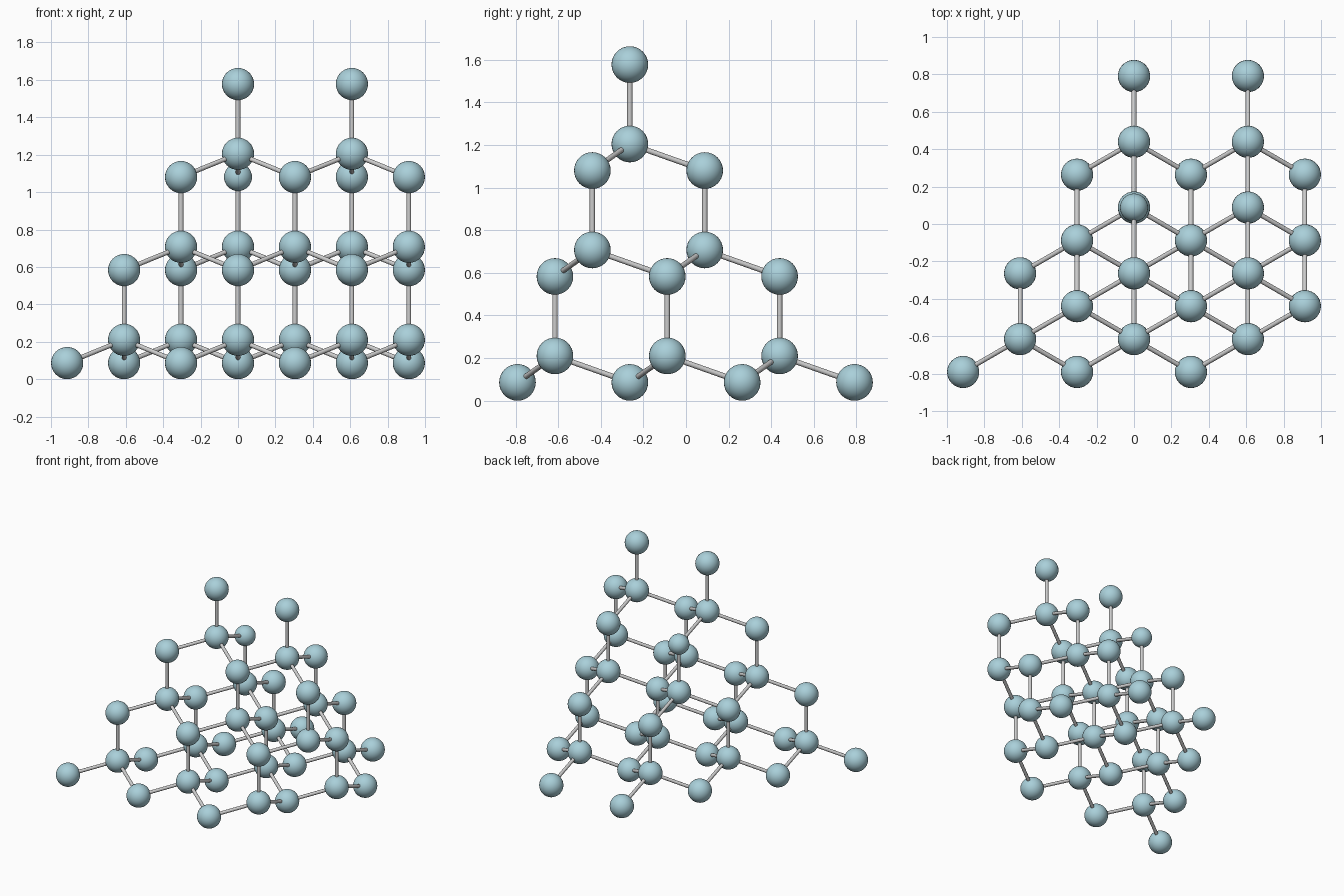
import bpy, math
from mathutils import Vector

if "Cube" in bpy.data.objects:
    bpy.data.objects.remove(bpy.data.objects["Cube"])

A = 0.609                      # spacing of atoms inside a layer
H = A * math.sqrt(3) / 2       # spacing of rows
BOND = A * math.sqrt(3 / 8)    # bond length
R_ATOM, R_BOND = 0.086, 0.0125

blue = bpy.data.materials.new("pale_blue")
blue.diffuse_color = (0.40, 0.63, 0.70, 1)
blue.use_nodes = True
blue.node_tree.nodes["Principled BSDF"].inputs["Base Color"].default_value = blue.diffuse_color


def smooth(ob):
    for p in ob.data.polygons:
        p.use_smooth = len(p.vertices) <= 4


# Shared ball mesh
bpy.ops.mesh.primitive_uv_sphere_add(segments=32, ring_count=16, radius=R_ATOM)
ball = bpy.context.object
smooth(ball)
ball.data.materials.append(blue)
ball_mesh = ball.data
bpy.data.objects.remove(ball)

# Layers of the tetrahedral lattice: row index -> (first x, count), in units of A and H
wide = [(-1.5, -1.5, 3), (-0.5, -1.0, 3), (0.5, -0.5, 3), (1.5, 0.0, 2)]
middle = [(-1.5 + 1 / 3, -1.0, 3), (-0.5 + 1 / 3, -0.5, 3), (0.5 + 1 / 3, 0.0, 2)]
upper = [(-1.5 + 2 / 3, -0.5, 3), (-0.5 + 2 / 3, 0.0, 2)]
top = [(-0.5, 0.0, 2)]
layers = [wide, middle, middle, upper, upper, top, top]

atoms = []
z = R_ATOM
for i, rows in enumerate(layers):
    for row, x0, n in rows:
        atoms += [Vector(((x0 + k) * A, row * H, z)) for k in range(n)]
    z += BOND if i % 2 else BOND / 3

# Atoms
for p in atoms:
    ob = bpy.data.objects.new("atom", ball_mesh)
    ob.location = p
    # one atom in the fifth layer is slightly smaller
    if abs(p.x) < 0.01 and p.y > 0 and 1.0 < p.z < 1.15:
        ob.scale = (0.87, 0.87, 0.87)
    bpy.context.collection.objects.link(ob)

# Bonds between nearest neighbours
bpy.ops.mesh.primitive_cylinder_add(vertices=16, radius=R_BOND, depth=BOND)
rod = bpy.context.object
smooth(rod)
rod_mesh = rod.data
bpy.data.objects.remove(rod)
for i, p in enumerate(atoms):
    for q in atoms[i + 1:]:
        if (q - p).length < BOND * 1.05:
            ob = bpy.data.objects.new("bond", rod_mesh)
            ob.location = (p + q) / 2
            ob.rotation_euler = (q - p).to_track_quat('Z', 'Y').to_euler()
            bpy.context.collection.objects.link(ob)
